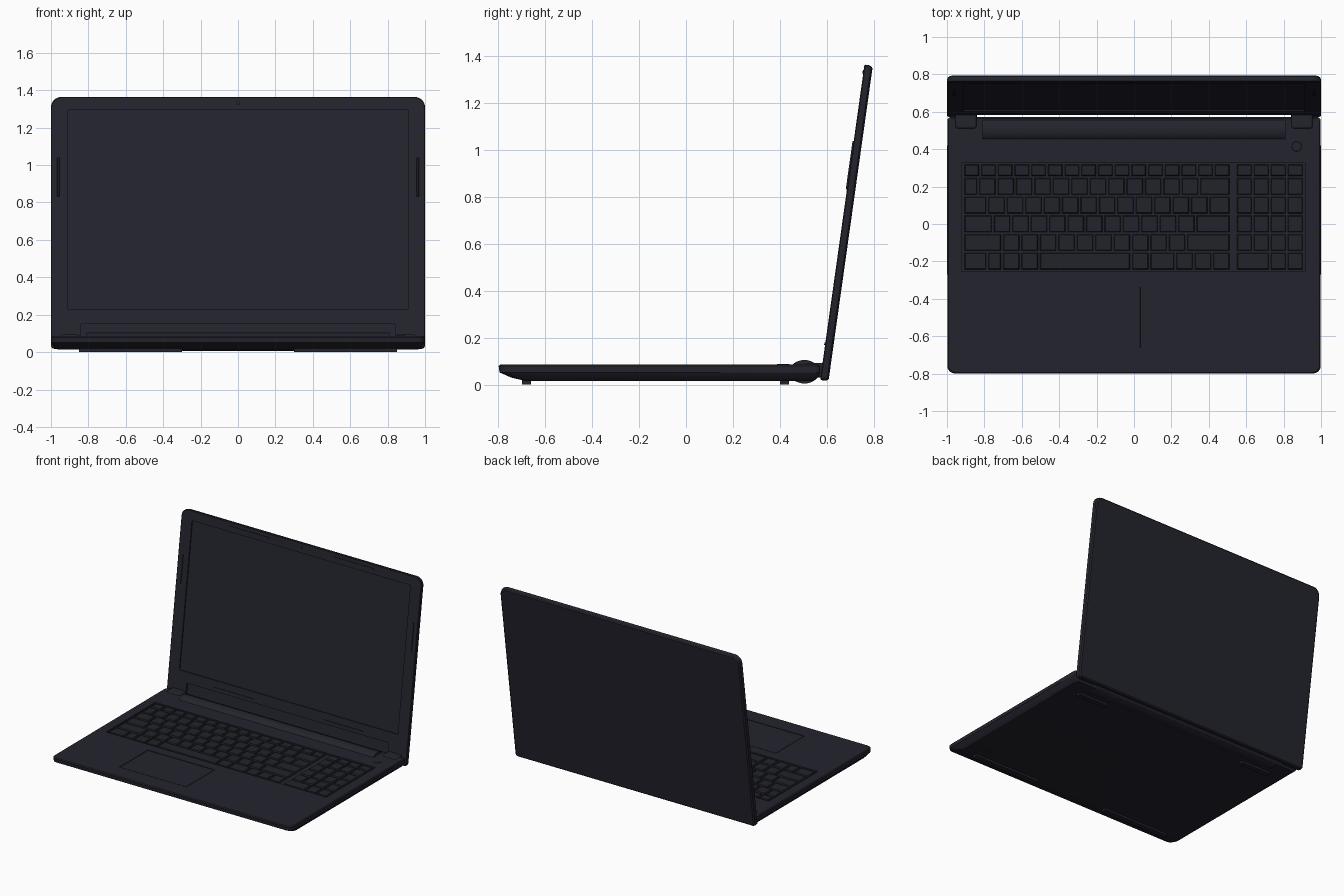
import bpy, bmesh, math
from mathutils import Matrix

if "Cube" in bpy.data.objects:
    bpy.data.objects.remove(bpy.data.objects["Cube"])


def material(name, rgb):
    m = bpy.data.materials.new(name)
    m.diffuse_color = (*rgb, 1)
    m.use_nodes = True
    m.node_tree.nodes["Principled BSDF"].inputs["Base Color"].default_value = m.diffuse_color
    return m


BODY = material("dark_slate", (0.0175, 0.0175, 0.027))
KEYS = material("charcoal_keys", (0.0165, 0.0175, 0.024))

# Lid frame: local x across, y up the screen, z out of the screen face
LID = Matrix.Translation((0, 0.572, 0.02)) @ Matrix.Rotation(math.radians(82), 4, 'X')
FLAT = Matrix.Identity(4)


def finish(name, bm, mat, M=FLAT):
    bmesh.ops.transform(bm, matrix=M, verts=bm.verts)
    bmesh.ops.recalc_face_normals(bm, faces=bm.faces)
    me = bpy.data.meshes.new(name)
    bm.to_mesh(me)
    bm.free()
    me.materials.append(mat)
    ob = bpy.data.objects.new(name, me)
    bpy.context.collection.objects.link(ob)
    return ob


def add_box(bm, x0, x1, y0, y1, z0, z1, inset=0.0):
    """Box whose top face is shrunk by inset."""
    lo = [bm.verts.new(p) for p in ((x0, y0, z0), (x1, y0, z0), (x1, y1, z0), (x0, y1, z0))]
    i = inset
    hi = [bm.verts.new(p) for p in ((x0 + i, y0 + i, z1), (x1 - i, y0 + i, z1),
                                    (x1 - i, y1 - i, z1), (x0 + i, y1 - i, z1))]
    bm.faces.new(lo[::-1])
    bm.faces.new(hi)
    for k in range(4):
        n = (k + 1) % 4
        bm.faces.new((lo[k], lo[n], hi[n], hi[k]))


def boxes(name, dims, mat=BODY, M=FLAT, mirror=False, inset=0.0):
    bm = bmesh.new()
    for d in dims:
        add_box(bm, *d, inset)
        if mirror:
            add_box(bm, -d[1], -d[0], *d[2:], inset)
    return finish(name, bm, mat, M)


def loft(name, rings, mat=BODY, M=FLAT, seg=6):
    """Stack of rounded rectangles: half width, y0, y1, lower radius, upper radius, z."""
    bm = bmesh.new()
    loops = []
    for hx, y0, y1, rl, ru, z in rings:
        corners = ((hx - ru, y1 - ru, ru, 0), (-hx + ru, y1 - ru, ru, 90),
                   (-hx + rl, y0 + rl, rl, 180), (hx - rl, y0 + rl, rl, 270))
        loops.append([bm.verts.new((cx + r * math.cos(a), cy + r * math.sin(a), z))
                      for cx, cy, r, s in corners
                      for a in (math.radians(s + 90 * k / seg) for k in range(seg + 1))])
    for a, b in zip(loops, loops[1:]):
        for k in range(len(a)):
            n = (k + 1) % len(a)
            bm.faces.new((a[k], a[n], b[n], b[k]))
    bm.faces.new(loops[0][::-1])
    bm.faces.new(loops[-1])
    return finish(name, bm, mat, M)


def cut(ob, dims, M=FLAT):
    """Carve one box out of an object."""
    c = boxes("cutter", [dims], BODY, M)
    c.hide_render = True
    mod = ob.modifiers.new("cut", 'BOOLEAN')
    mod.operation, mod.solver, mod.object = 'DIFFERENCE', 'EXACT', c
    bpy.context.view_layer.objects.active = ob
    bpy.ops.object.modifier_apply(modifier=mod.name)
    bpy.data.objects.remove(c)


def smooth(ob):
    bpy.ops.object.select_all(action='DESELECT')
    ob.select_set(True)
    bpy.context.view_layer.objects.active = ob
    bpy.ops.object.shade_smooth_by_angle(angle=math.radians(25))


# Base with undercut front and sides, keyboard well and touchpad recess
base = loft("base", [(0.965, -0.68, 0.545, 0.03, 0.02, 0.015),
                     (0.985, -0.745, 0.56, 0.035, 0.02, 0.03),
                     (0.998, -0.795, 0.572, 0.04, 0.02, 0.052),
                     (0.998, -0.799, 0.572, 0.04, 0.02, 0.079),
                     (0.992, -0.793, 0.565, 0.04, 0.02, 0.085)])
cut(base, (-0.92, 0.915, -0.255, 0.33, 0.073, 0.2))
cut(base, (-0.52, 0.04, -0.67, -0.33, 0.081, 0.2))
smooth(base)
boxes("touchpad", [(-0.515, 0.035, -0.665, -0.335, 0.078, 0.083)], inset=0.002)
boxes("side_panels", [(0.99, 1.0, -0.27, 0.42, 0.052, 0.075)], mirror=True)
boxes("feet", [(0.3, 0.85, -0.7, -0.66, 0.0, 0.03), (0.6, 0.85, 0.4, 0.44, 0.0, 0.03)], mirror=True)

# Keyboard: six rows of main keys, then a four column number pad
U = 0.0985
ROWS = [[0.90625] * 16,
        [0.8] + [1] * 12 + [1.7],
        [1.3] + [1] * 12 + [1.2],
        [1.6] + [1] * 11 + [1.9],
        [2.1] + [1] * 10 + [2.4],
        [1.3, 0.8, 1, 1, 5, 1, 1.4, 1, 1, 1]]
keys, y = [], 0.324
for r, row in enumerate(ROWS):
    h = 0.073 if r == 0 else 0.1
    pad = [2, 1, 1] if r == 5 else [1] * 4
    for x, unit, widths in ((-0.912, U, row), (0.545, 0.0905, pad)):
        for w in widths:
            keys.append((x + 0.006, x + w * unit - 0.006, y - h + 0.006, y - 0.006, 0.072, 0.084))
            x += w * unit
    y -= h
boxes("keyboard_keys", keys, KEYS, inset=0.004)

# Power button
bm = bmesh.new()
bmesh.ops.create_cone(bm, cap_ends=True, segments=24, radius1=0.028, radius2=0.025, depth=0.006,
                      matrix=Matrix.Translation((0.87, 0.415, 0.086)))
finish("power_button", bm, BODY)

# Long rounded hinge cover along the rear
bm = bmesh.new()
bmesh.ops.create_cone(bm, cap_ends=True, segments=32, radius1=1, radius2=1, depth=1.62)
hinge_cover = finish("hinge_cover", bm, BODY, Matrix.Translation((0, 0.505, 0.055))
                     @ Matrix.Diagonal((1, 0.064, 0.05, 1)) @ Matrix.Rotation(math.pi / 2, 4, 'Y'))
smooth(hinge_cover)

# Two hinge knuckles joining base and lid
hinges = boxes("hinges", [(0.842, 0.955, 0.51, 0.592, 0.03, 0.093)], mirror=True)
bev = hinges.modifiers.new("round", 'BEVEL')
bev.width, bev.segments = 0.012, 3
smooth(hinges)

# Lid with screen recess and a notch that clears the hinge cover
lid = loft("lid", [(0.988, 0.01, 1.347, 0.015, 0.05, -0.036),
                   (0.997, 0.002, 1.355, 0.02, 0.055, -0.029),
                   (1.0, 0.0, 1.358, 0.02, 0.055, -0.018),
                   (1.0, 0.0, 1.358, 0.02, 0.055, -0.004),
                   (0.996, 0.004, 1.354, 0.018, 0.052, 0.0)], M=LID)
cut(lid, (-0.91, 0.91, 0.21, 1.287, -0.009, 0.1), LID)
cut(lid, (-0.84, 0.84, -0.1, 0.132, -0.012, 0.1), LID)
smooth(lid)

# Rubber bumper strips around the bezel
boxes("bezel_bumpers", [(0.27, 0.6, 1.318, 1.33, -0.002, 0.004),
                        (0.29, 0.62, 0.15, 0.162, -0.002, 0.004),
                        (0.955, 0.967, 0.82, 1.03, -0.002, 0.005)], M=LID, mirror=True, inset=0.001)

# Webcam lens
bm = bmesh.new()
bmesh.ops.create_cone(bm, cap_ends=True, segments=16, radius1=0.01, radius2=0.008, depth=0.004,
                      matrix=Matrix.Translation((0, 1.325, 0.001)))
finish("webcam", bm, KEYS, LID)
